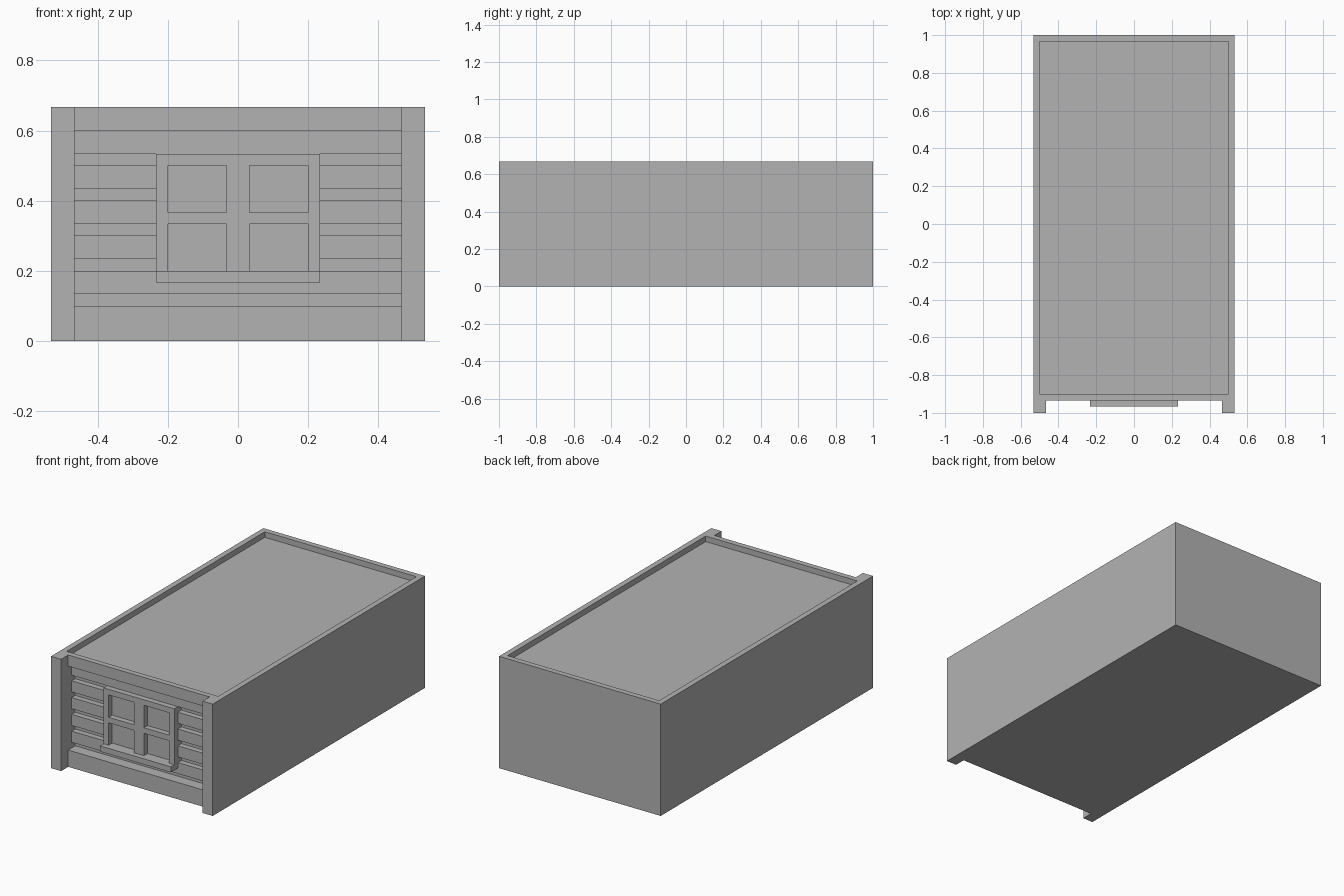
import bpy, bmesh

if "Cube" in bpy.data.objects:
    bpy.data.objects.remove(bpy.data.objects["Cube"])

U = 1 / 30  # building module; every size is a multiple of it

grey = bpy.data.materials.new("plain grey")
grey.use_nodes = True
colour = (0.45, 0.45, 0.45, 1)
grey.diffuse_color = colour
grey.node_tree.nodes["Principled BSDF"].inputs["Base Color"].default_value = colour


def prism(name, outline, z0, z1):
    """Extrude a counter-clockwise plan outline, given in modules."""
    bm = bmesh.new()
    base = bm.faces.new([bm.verts.new((x * U, y * U, z0 * U)) for x, y in outline])
    top = bmesh.ops.extrude_face_region(bm, geom=[base])["geom"]
    verts = [g for g in top if isinstance(g, bmesh.types.BMVert)]
    bmesh.ops.translate(bm, verts=verts, vec=(0, 0, (z1 - z0) * U))
    bmesh.ops.recalc_face_normals(bm, faces=bm.faces)
    mesh = bpy.data.meshes.new(name)
    bm.to_mesh(mesh)
    bm.free()
    mesh.materials.append(grey)
    obj = bpy.data.objects.new(name, mesh)
    bpy.context.collection.objects.link(obj)
    return obj


def box(name, x0, x1, y0, y1, z0, z1):
    return prism(name, [(x0, y0), (x1, y0), (x1, y1), (x0, y1)], z0, z1)


def cut(obj, cutter):
    mod = obj.modifiers.new(cutter.name, "BOOLEAN")
    mod.operation = "DIFFERENCE"
    mod.solver = "EXACT"
    mod.object = cutter
    bpy.context.view_layer.objects.active = obj
    bpy.ops.object.modifier_apply(modifier=mod.name)
    bpy.data.objects.remove(cutter)


# Building block with corner posts standing proud of the front
half = [(16, 30), (16, -30), (14, -30), (14, -28)]
outline = [(-x, y) for x, y in half] + [(x, y) for x, y in reversed(half)]
building = prism("building_shell", outline, 0, 20)

# Sunken roof behind a parapet, and the siding bay between base and top rails
cut(building, box("roof_cutter", -15, 15, -27, 29, 19, 21))
cut(building, box("bay_cutter", -14, 14, -29, -26, 3, 18))

# Horizontal siding boards
for i in range(5):
    z = 4 + 3 * i
    box(f"siding_board_{i + 1}", -14, 14, -27, -26, z, z + 2)

# Window: glazing panel, frame bars and projecting sill
box("window_panes", -7, 7, -27, -26, 5, 16)
frame = box("window_frame", -7, 7, -28, -27, 5, 16)
for x in (-6, 1):
    for z in (6, 11):
        cut(frame, box("pane_cutter", x, x + 5, -29, -26, z, z + 4))
box("window_sill", -7, 7, -29, -28, 5, 6)
